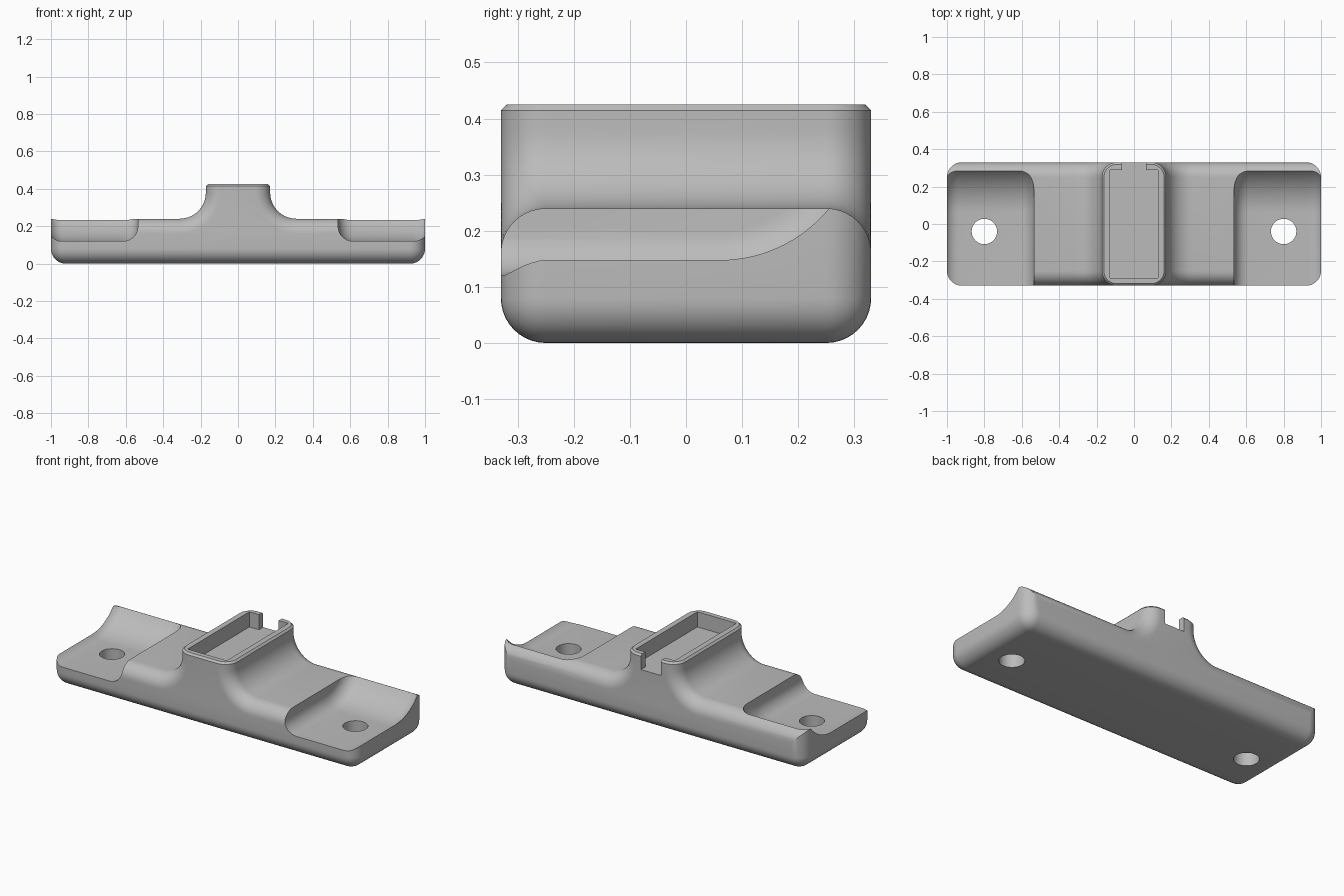
import bpy, bmesh, math

if "Cube" in bpy.data.objects:
    bpy.data.objects.remove(bpy.data.objects["Cube"], do_unlink=True)

grey = bpy.data.materials.new("plain_grey")
grey.use_nodes = True
grey.diffuse_color = (0.5, 0.5, 0.5, 1)
grey.node_tree.nodes["Principled BSDF"].inputs["Base Color"].default_value = (0.5, 0.5, 0.5, 1)


def arc(cx, cy, r, start, end, steps=14):
    angles = [math.radians(start + (end - start) * i / steps) for i in range(steps + 1)]
    return [(cx + r * math.cos(a), cy + r * math.sin(a)) for a in angles]


def prism(points, place, lo, hi):
    """Extrude a 2D outline from lo to hi; place maps (u, v, depth) to xyz."""
    bm = bmesh.new()
    rings = [[bm.verts.new(place(u, v, d)) for u, v in points] for d in (lo, hi)]
    bm.faces.new(rings[0])
    bm.faces.new(rings[1])
    n = len(points)
    for i in range(n):
        j = (i + 1) % n
        bm.faces.new((rings[0][i], rings[0][j], rings[1][j], rings[1][i]))
    bmesh.ops.recalc_face_normals(bm, faces=bm.faces)
    return bm


def bevel(bm, edges, width, segments):
    bmesh.ops.bevel(bm, geom=edges, offset=width, offset_type='OFFSET', segments=segments,
                    profile=0.5, affect='EDGES', clamp_overlap=False)


def add_object(name, bm):
    bmesh.ops.recalc_face_normals(bm, faces=bm.faces)
    mesh = bpy.data.meshes.new(name)
    bm.to_mesh(mesh)
    bm.free()
    mesh.materials.append(grey)
    obj = bpy.data.objects.new(name, mesh)
    bpy.context.collection.objects.link(obj)
    return obj


def cut(target, bm):
    cutter = add_object("cutter", bm)
    cutter.hide_render = True
    mod = target.modifiers.new("cut", 'BOOLEAN')
    mod.operation = 'DIFFERENCE'
    mod.solver = 'EXACT'
    mod.object = cutter
    bpy.context.view_layer.objects.active = target
    bpy.ops.object.modifier_apply(modifier=mod.name)
    bpy.data.objects.remove(cutter, do_unlink=True)


# Bar with flared central post, taller than needed so the post can be trimmed
half = [(1, 0), (1, 0.24)] + arc(0.312, 0.38, 0.14, 270, 180) + [(0.172, 0.6)]
outline = half + [(-x, z) for x, z in reversed(half)]
depth = 0.33
bm = prism(outline, lambda u, v, d: (u, d, v), -depth, depth)


def is_rounded(edge):
    a, b = (v.co for v in edge.verts)
    return abs(a.y - b.y) < 0.001 or max(a.z, b.z) < 0.001


bevel(bm, [e for e in bm.edges if is_rounded(e)], 0.08, 10)

# Trim the post and chamfer its rim
top = 0.425
bmesh.ops.bisect_plane(bm, geom=bm.verts[:] + bm.edges[:] + bm.faces[:],
                       plane_co=(0, 0, top), plane_no=(0, 0, 1), clear_outer=True)
bmesh.ops.holes_fill(bm, edges=[e for e in bm.edges if e.is_boundary])
rim = [e for e in bm.edges if all(v.co.z > top - 0.001 for v in e.verts)]
bevel(bm, rim, 0.011, 1)
bracket = add_object("mounting_bracket", bm)

# Post pocket, open at the back through a narrow notch
side = [(0.128, -0.29), (0.128, 0.29), (0.065, 0.29), (0.065, 0.5)]
plan = side + [(-x, y) for x, y in reversed(side)]
cut(bracket, prism(plan, lambda u, v, d: (u, v, d), 0.335, 0.6))

# Scooped end recesses and screw holes, one per side
scoop = [(-0.6, 0.6), (-0.6, 0.12)] + arc(0.06, 0.40, 0.28, 270, 360, 20) + [(0.34, 0.6)]
hole = arc(0, 0, 0.068, 0, 360, 40)[:-1]
for s in (-1, 1):
    bm = prism(scoop, lambda u, v, d: (s * d, u, v), 0.535, 1.02)
    ends = [e for e in bm.edges if abs(e.verts[0].co.x - e.verts[1].co.x) < 0.001]
    bevel(bm, ends, 0.08, 8)
    cut(bracket, bm)
    cut(bracket, prism(hole, lambda u, v, d: (s * 0.8 + u, v - 0.04, d), -0.2, 0.5))

# Smooth the fillets, keep the cut edges crisp
bpy.ops.object.select_all(action='DESELECT')
bracket.select_set(True)
bpy.context.view_layer.objects.active = bracket
bpy.ops.object.shade_smooth_by_angle(angle=math.radians(25))
